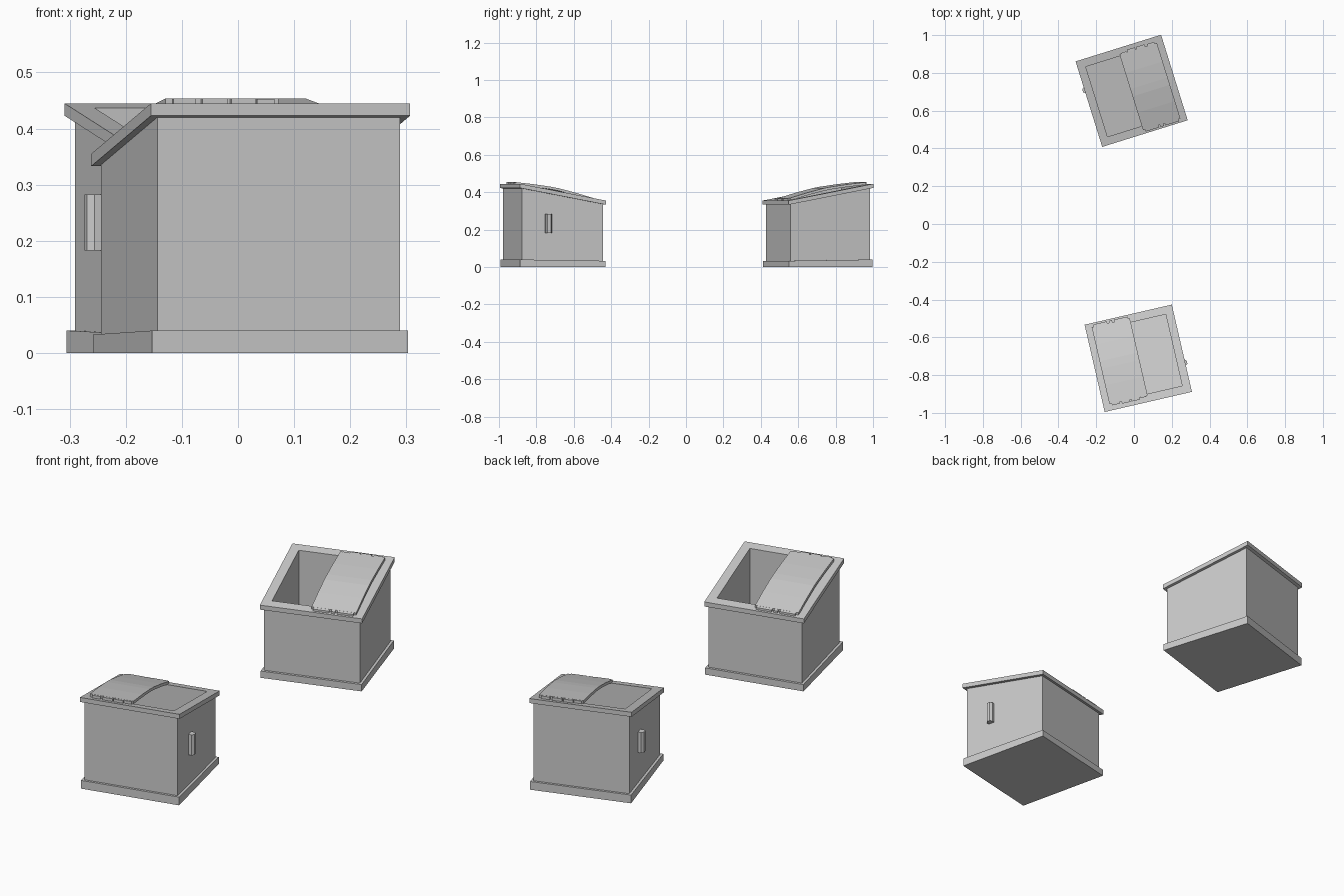
import bpy, bmesh, math
from mathutils import Matrix, Vector

if "Cube" in bpy.data.objects:
    bpy.data.objects.remove(bpy.data.objects["Cube"])

SLOPE = -0.19      # fall of the rim from front to back
RIM_Z = 0.40       # rim height at the bin centre


def rim(y):
    return RIM_Z + SLOPE * y


def finish(bm, name, place):
    bmesh.ops.recalc_face_normals(bm, faces=bm.faces)
    me = bpy.data.meshes.new(name)
    bm.to_mesh(me)
    bm.free()
    ob = bpy.data.objects.new(name, me)
    ob.matrix_world = place
    bpy.context.collection.objects.link(ob)
    return ob


def loft(name, rings, place):
    """Skin a list of equal-length point rings and cap both ends."""
    bm = bmesh.new()
    loops = [[bm.verts.new(p) for p in r] for r in rings]
    for a, b in zip(loops, loops[1:]):
        n = len(a)
        for i in range(n):
            bm.faces.new((a[i], a[(i + 1) % n], b[(i + 1) % n], b[i]))
    bm.faces.new(loops[0])
    bm.faces.new(loops[-1])
    return finish(bm, name, place)


def square(h, zc, slope):
    return [Vector((x * h, y * h, zc + slope * y * h))
            for x, y in ((-1, -1), (1, -1), (1, 1), (-1, 1))]


def slab(name, x0, x1, profile, thick, place):
    """Strip following (y, height above rim) points across x0..x1."""
    rings = []
    for y, h in profile:
        t = rim(y) + h
        rings.append([(x0, y, t - thick), (x1, y, t - thick), (x1, y, t), (x0, y, t)])
    return loft(name, rings, place)


def build_bin(tag, x, y, angle):
    place = Matrix.Translation((x, y, 0)) @ Matrix.Rotation(math.radians(angle), 4, 'Z')

    # plinth, walls, rim and hollow in one stepped shell
    loft(tag + "_bin_body", [square(*r) for r in (
        (0.234, 0.0, 0.0), (0.234, 0.0365, -0.015), (0.222, 0.0365, -0.015),
        (0.222, RIM_Z - 0.022, SLOPE), (0.237, RIM_Z - 0.022, SLOPE),
        (0.237, RIM_Z, SLOPE), (0.194, RIM_Z, SLOPE), (0.194, 0.10, SLOPE))], place)

    # bowed lid over one half of the opening
    slab(tag + "_lid", -0.203, 0.004,
         ((-0.203, 0.015), (-0.10, 0.023), (-0.01, 0.027), (0.03, 0.027),
          (0.12, 0.021), (0.216, 0.011)), 0.014, place)

    # tabs along both ends of the lid
    for i, (a, b, end) in enumerate(((-0.190, -0.150, -0.212), (-0.138, -0.092, -0.215),
                                     (-0.085, -0.041, -0.215), (-0.036, -0.004, -0.208))):
        slab(f"{tag}_high_tab_{i}", a, b, ((end, 0.013), (-0.20, 0.0148)), 0.014, place)
    for i, (a, b) in enumerate(((-0.192, -0.118), (-0.108, -0.090), (-0.080, -0.006))):
        slab(f"{tag}_low_tab_{i}", a, b, ((0.213, 0.011), (0.228, 0.0095)), 0.011, place)

    # tapered side grip
    grip = ((0.220, -0.094), (0.236, -0.094), (0.247, -0.086),
            (0.247, -0.069), (0.236, -0.061), (0.220, -0.061))
    loft(tag + "_side_grip", [[(px, py, z) for px, py in grip] for z in (0.183, 0.283)], place)


build_bin("front", 0.0225, -0.711, 13.0)
build_bin("back", -0.0125, 0.705, 197.3)
